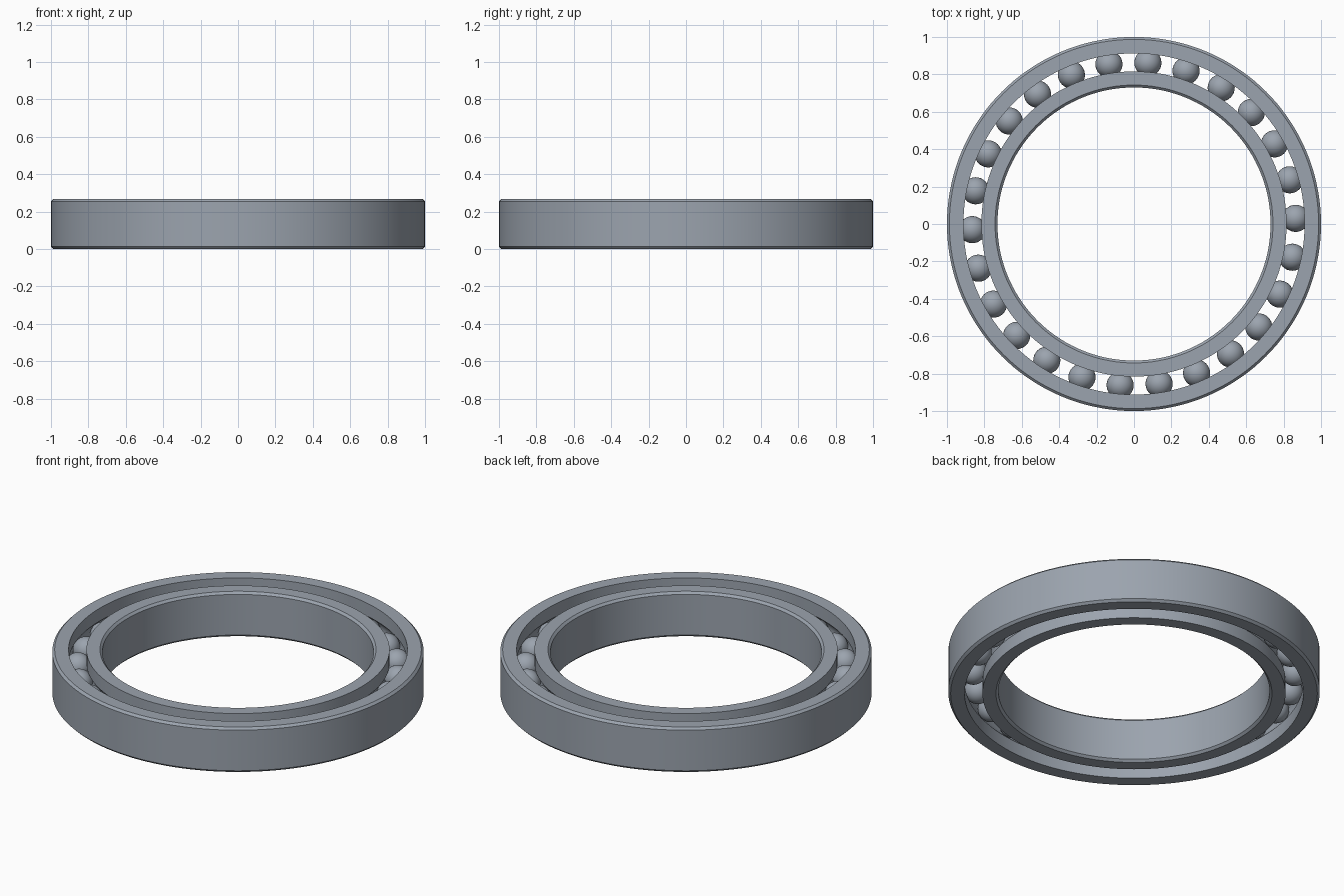
import bpy, bmesh, math
from mathutils import Matrix, Vector

cube = bpy.data.objects.get("Cube")
if cube:
    bpy.data.objects.remove(cube, do_unlink=True)

HEIGHT = 0.267
MID = HEIGHT / 2
PITCH = 0.865        # radius of the circle of ball centres
BALL_R = 0.0725
GROOVE_R = 0.074
CHAMFER = 0.013
BALLS = 26
STEPS = 144

steel = bpy.data.materials.new("brushed steel")
steel.use_nodes = True
COLOUR = (0.33, 0.37, 0.425, 1)
steel.diffuse_color = COLOUR
steel.node_tree.nodes["Principled BSDF"].inputs["Base Color"].default_value = COLOUR


def add_object(name, bm):
    mesh = bpy.data.meshes.new(name)
    bm.to_mesh(mesh)
    bm.free()
    mesh.materials.append(steel)
    obj = bpy.data.objects.new(name, mesh)
    bpy.context.collection.objects.link(obj)
    bpy.ops.object.select_all(action="DESELECT")
    obj.select_set(True)
    bpy.context.view_layer.objects.active = obj
    bpy.ops.object.shade_smooth_by_angle(angle=math.radians(30))
    return obj


def add_race(name, plain_r, track_r):
    """Ring with chamfers on the plain wall and a ball groove in the track wall."""
    side = 1 if track_r > PITCH else -1
    cut = plain_r - side * CHAMFER
    profile = [(track_r, 0), (cut, 0), (plain_r, CHAMFER),
               (plain_r, HEIGHT - CHAMFER), (cut, HEIGHT), (track_r, HEIGHT)]
    # Circular groove, from its upper lip to its lower lip
    half = math.acos(abs(track_r - PITCH) / GROOVE_R)
    for i in range(13):
        a = half * (1 - i / 6)
        profile.append((PITCH + side * GROOVE_R * math.cos(a),
                        MID + GROOVE_R * math.sin(a)))
    bm = bmesh.new()
    verts = [bm.verts.new((r, 0, z)) for r, z in profile]
    edges = [bm.edges.new((v, verts[i - 1])) for i, v in enumerate(verts)]
    bmesh.ops.spin(bm, geom=verts + edges, cent=(0, 0, 0), axis=(0, 0, 1),
                   angle=math.tau, steps=STEPS, use_merge=True)
    bmesh.ops.remove_doubles(bm, verts=bm.verts, dist=0.0001)
    bmesh.ops.recalc_face_normals(bm, faces=bm.faces)
    return add_object(name, bm)


# Outer and inner rings
add_race("outer_race", 1.0, 0.912)
add_race("inner_race", 0.73, 0.816)

# Balls evenly spaced in the groove
bm = bmesh.new()
for i in range(BALLS):
    angle = math.radians(2) + math.tau * i / BALLS
    centre = Vector((PITCH * math.cos(angle), PITCH * math.sin(angle), MID))
    bmesh.ops.create_uvsphere(bm, u_segments=32, v_segments=16, radius=BALL_R,
                              matrix=Matrix.Translation(centre))
add_object("bearing_balls", bm)
